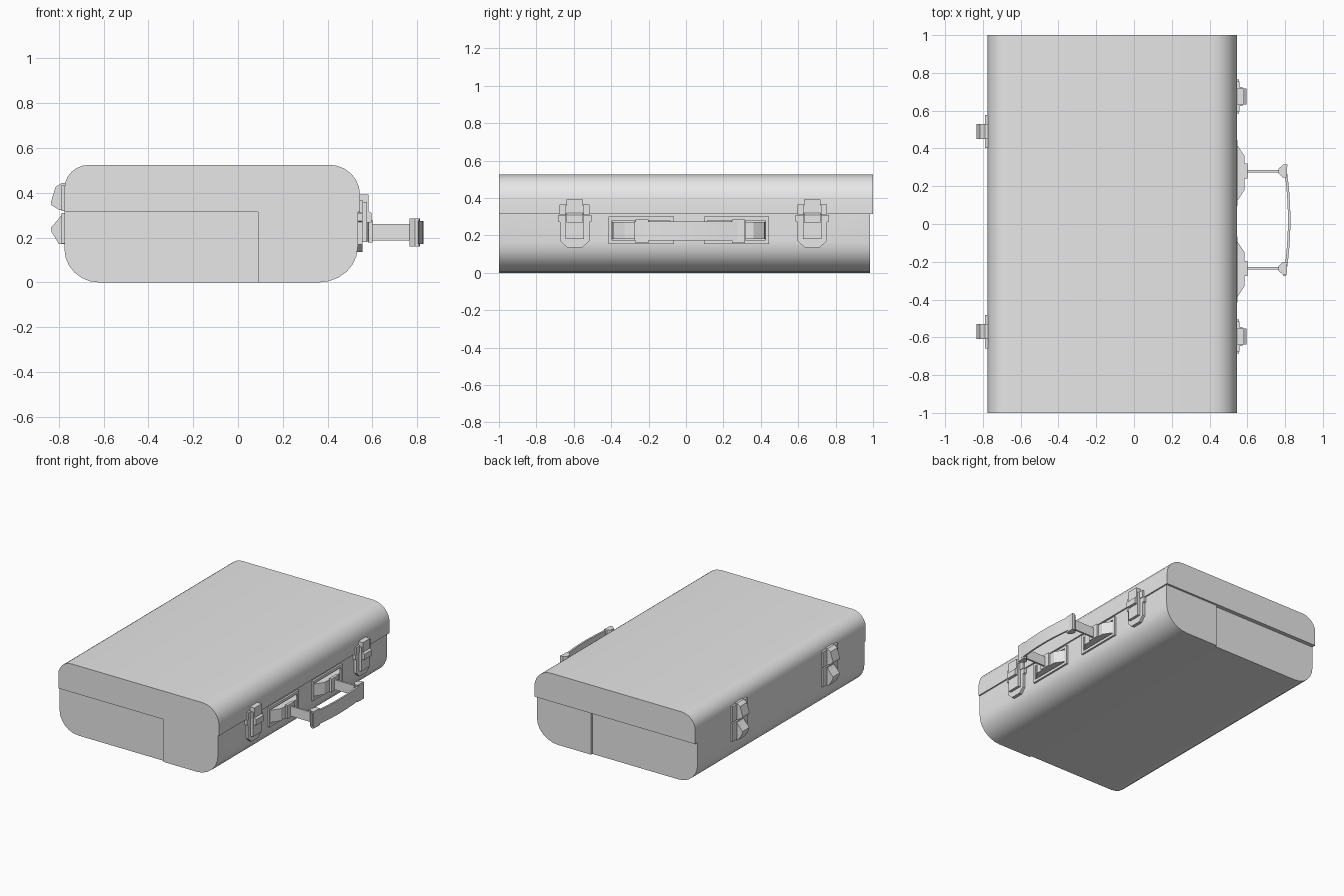
import bpy
import bmesh
import math

cube = bpy.data.objects.get("Cube")
if cube:
    bpy.data.objects.remove(cube, do_unlink=True)

GREY = (0.8, 0.8, 0.8, 1.0)
grey = bpy.data.materials.new("plain_grey")
grey.use_nodes = True
grey.diffuse_color = GREY
grey.node_tree.nodes["Principled BSDF"].inputs["Base Color"].default_value = GREY


def prism(name, points, axis, start, end):
    """Extrude a flat outline along one axis: x (y,z), y (x,z) or z (x,y)."""
    place = {
        "x": lambda p, d: (d, p[0], p[1]),
        "y": lambda p, d: (p[0], d, p[1]),
        "z": lambda p, d: (p[0], p[1], d),
    }[axis]
    bm = bmesh.new()
    rings = [[bm.verts.new(place(p, d)) for p in points] for d in (start, end)]
    for ring in rings:
        bm.faces.new(ring)
    n = len(points)
    for i in range(n):
        j = (i + 1) % n
        bm.faces.new((rings[0][i], rings[0][j], rings[1][j], rings[1][i]))
    bmesh.ops.recalc_face_normals(bm, faces=bm.faces)
    mesh = bpy.data.meshes.new(name)
    bm.to_mesh(mesh)
    bm.free()
    mesh.materials.append(grey)
    obj = bpy.data.objects.new(name, mesh)
    bpy.context.collection.objects.link(obj)
    return obj


def box(name, x, y, z):
    return prism(name, [(x[0], y[0]), (x[1], y[0]), (x[1], y[1]), (x[0], y[1])], "z", *z)


def arc(cx, cz, rx, rz, first, last, steps=6):
    angles = [math.radians(first + (last - first) * i / steps) for i in range(steps + 1)]
    return [(cx + rx * math.cos(a), cz + rz * math.sin(a)) for a in angles]


def smooth(obj):
    bpy.ops.object.select_all(action="DESELECT")
    obj.select_set(True)
    bpy.context.view_layer.objects.active = obj
    bpy.ops.object.shade_smooth_by_angle(angle=math.radians(35))


SEAM = 0.315
SPLIT = 0.09

# Lid shell
lid = prism("lid", [(-0.775, SEAM), (0.545, SEAM)]
            + arc(0.41, 0.39, 0.135, 0.135, 0, 90)
            + arc(-0.665, 0.42, 0.11, 0.105, 90, 180), "y", -1, 1)
smooth(lid)

# Base shell, with its hinge half set in a little at both ends
base_hinge_half = prism("base_hinge_half", [(SPLIT, SEAM), (-0.775, SEAM)]
                        + arc(-0.62, 0.15, 0.155, 0.15, 180, 270)
                        + [(SPLIT, 0)], "y", -0.985, 0.97)
base_handle_half = prism("base_handle_half", [(0.535, SEAM), (SPLIT, SEAM), (SPLIT, 0)]
                         + arc(0.36, 0.16, 0.175, 0.16, 270, 360), "y", -1, 0.985)
smooth(base_hinge_half)

# Handle mounts: recess, rim, tapered boss, cap, arm and knuckle
for side, y, arm_y in (("right", -0.24, -0.235), ("left", 0.27, 0.28)):
    cutter = box("recess_cutter", (0.5, 0.6), (y - 0.155, y + 0.155), (0.175, 0.28))
    cutter.hide_render = True
    cut = base_handle_half.modifiers.new("recess", "BOOLEAN")
    cut.operation = "DIFFERENCE"
    cut.solver = "EXACT"
    cut.object = cutter
    bpy.context.view_layer.objects.active = base_handle_half
    bpy.ops.object.modifier_apply(modifier=cut.name)
    bpy.data.objects.remove(cutter, do_unlink=True)

    for name, z in (("bottom", (0.155, 0.175)), ("top", (0.28, 0.3))):
        box(f"{side}_rim_{name}", (0.52, 0.548), (y - 0.175, y + 0.175), z)
    for name, s in (("front", -1), ("back", 1)):
        ends = sorted((y + s * 0.155, y + s * 0.175))
        box(f"{side}_rim_{name}", (0.52, 0.548), ends, (0.175, 0.28))

    prism(f"{side}_handle_boss",
          [(0.5, y - 0.155), (0.545, y - 0.15), (0.585, y - 0.09),
           (0.585, y + 0.09), (0.545, y + 0.15), (0.5, y + 0.155)], "z", 0.182, 0.272)
    box(f"{side}_handle_cap", (0.58, 0.6), (arm_y - 0.04, arm_y + 0.04), (0.178, 0.278))
    box(f"{side}_handle_arm", (0.59, 0.79), (arm_y - 0.007, arm_y + 0.007), (0.187, 0.26))
    prism(f"{side}_handle_knuckle",
          [(0.765, arm_y - 0.012), (0.79, arm_y - 0.035), (0.808, arm_y - 0.035),
           (0.812, arm_y + 0.035), (0.79, arm_y + 0.035), (0.765, arm_y + 0.012)],
          "z", 0.16, 0.285)

# Bowed grip
outer, inner = [], []
for i in range(13):
    t = i / 6 - 1
    bow = 0.828 - 0.024 * t * t
    outer.append((bow, 0.02 + 0.295 * t))
    inner.append((bow - 0.013, 0.02 + 0.295 * t))
smooth(prism("handle_grip", outer + inner[::-1], "z", 0.172, 0.275))

# Latches: shield plate, lid plate and stepped hasp
for side, y in (("right", -0.595), ("left", 0.675)):
    def outline(half):
        return [(y + s * w, z) for s, w, z in half] + [(y - s * w, z) for s, w, z in half[::-1]]

    prism(f"{side}_latch_shield",
          outline([(1, 0.04, 0.135), (1, 0.078, 0.17), (1, 0.078, 0.27), (1, 0.09, 0.275),
                   (1, 0.09, 0.31)]), "x", 0.52, 0.555)
    box(f"{side}_latch_lid_plate", (0.53, 0.558), (y - 0.08, y + 0.08), (0.312, 0.365))
    box(f"{side}_latch_lever", (0.53, 0.575), (y - 0.05, y + 0.05), (0.18, 0.36))
    prism(f"{side}_latch_hasp", [(0.54, 0.268), (0.595, 0.268), (0.595, 0.31),
                                 (0.582, 0.32), (0.582, 0.393), (0.54, 0.393)],
          "y", y - 0.043, y + 0.043)

# Hinges: back plates and two pointed knobs
for side, y in (("right", -0.57), ("left", 0.49)):
    for name, z in (("lower", (0.175, 0.31)), ("upper", (0.32, 0.435))):
        box(f"{side}_hinge_plate_{name}", (-0.788, -0.75), (y - 0.088, y + 0.088), z)
    prism(f"{side}_hinge_knob_upper",
          [(-0.76, 0.32), (-0.8, 0.325), (-0.832, 0.345), (-0.835, 0.36),
           (-0.815, 0.425), (-0.79, 0.443), (-0.76, 0.443)], "y", y - 0.04, y + 0.04)
    prism(f"{side}_hinge_knob_lower",
          [(-0.76, 0.17), (-0.8, 0.172), (-0.832, 0.225), (-0.835, 0.245),
           (-0.8, 0.285), (-0.785, 0.305), (-0.76, 0.31)], "y", y - 0.04, y + 0.04)

smooth(base_handle_half)
